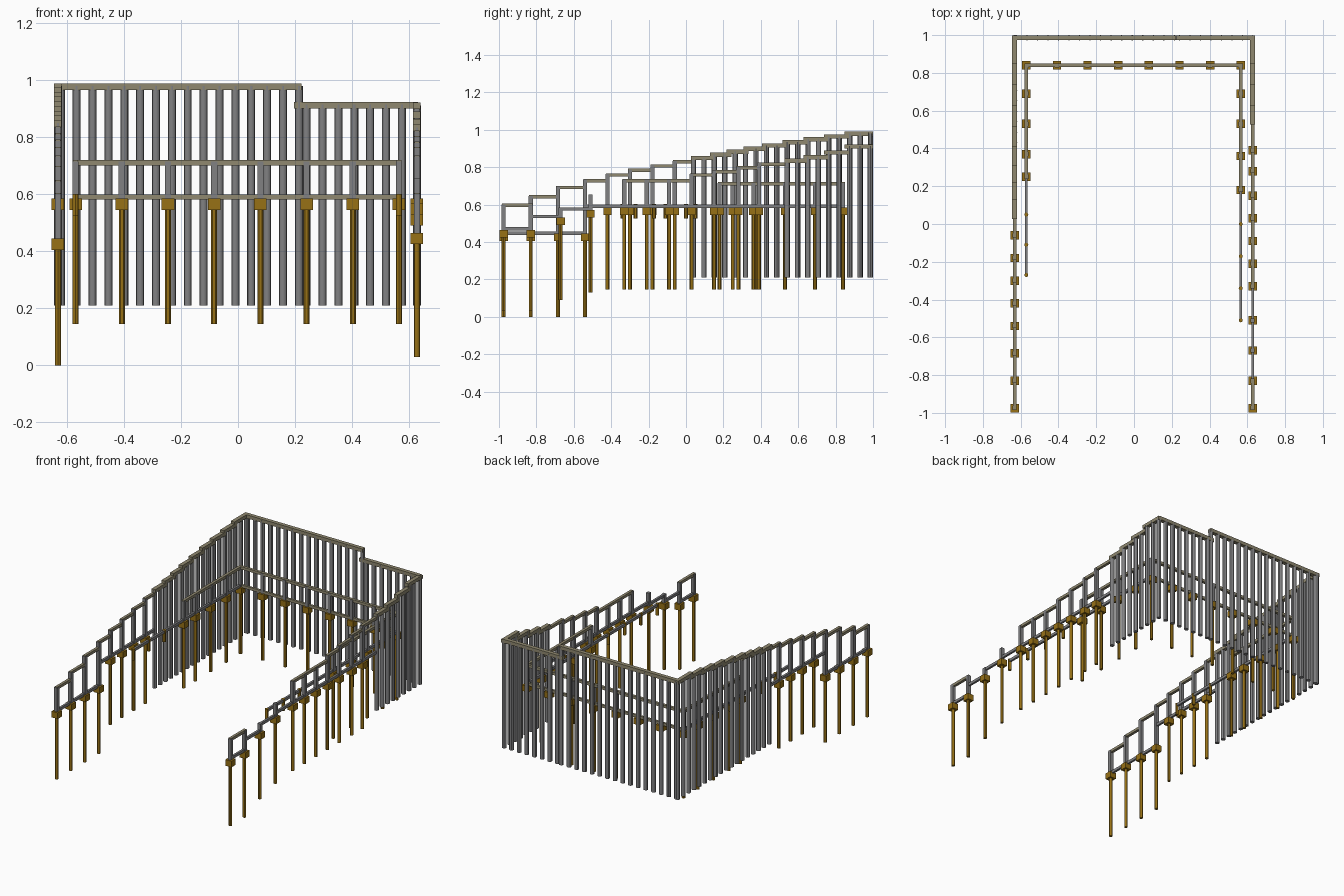
import bpy, bmesh
from mathutils import Matrix, Vector

old = bpy.data.objects.get("Cube")
if old:
    bpy.data.objects.remove(old, do_unlink=True)


def material(name, rgb):
    m = bpy.data.materials.new(name)
    m.use_nodes = True
    m.diffuse_color = (*rgb, 1)
    m.node_tree.nodes["Principled BSDF"].inputs["Base Color"].default_value = (*rgb, 1)
    return m


STEEL = material("grey steel", (0.22, 0.22, 0.225))
CAP = material("khaki cap", (0.28, 0.25, 0.16))
PILE = material("ochre pile", (0.31, 0.165, 0.008))


class Part:
    """Collects boxes and cylinders into one named object."""

    def __init__(self, name, mat):
        self.name, self.mat, self.bm = name, mat, bmesh.new()

    def box(self, lo, hi):
        lo, hi = Vector(lo), Vector(hi)
        m = Matrix.Translation((lo + hi) / 2) @ Matrix.Diagonal((*(hi - lo), 1))
        bmesh.ops.create_cube(self.bm, size=1, matrix=m)

    def tube(self, x, y, z0, z1, r):
        bmesh.ops.create_cone(self.bm, cap_ends=True, segments=12, radius1=r, radius2=r,
                              depth=z1 - z0, matrix=Matrix.Translation((x, y, (z0 + z1) / 2)))

    def finish(self):
        me = bpy.data.meshes.new(self.name)
        self.bm.to_mesh(me)
        self.bm.free()
        me.materials.append(self.mat)
        ob = bpy.data.objects.new(self.name, me)
        bpy.context.collection.objects.link(ob)
        bpy.ops.object.select_all(action="DESELECT")
        bpy.context.view_layer.objects.active = ob
        ob.select_set(True)
        bpy.ops.object.shade_smooth_by_angle()


WALL_FOOT, WALL_R, PITCH = 0.21, 0.014, 0.0557
BACK_Y = 0.986


def beam(part, a, b, top, w, h):
    """Horizontal bar between two plan points, with its top at the given height."""
    lo = (min(a[0], b[0]) - w / 2, min(a[1], b[1]) - w / 2, top - h)
    hi = (max(a[0], b[0]) + w / 2, max(a[1], b[1]) + w / 2, top)
    part.box(lo, hi)


def wall(name, at, stops, tops):
    """Row of round piles under a stepped cap; at() turns a distance into a plan point."""
    piles, cap = Part(name + "_piles", STEEL), Part(name + "_cap", CAP)
    for a, b, top in zip(stops, stops[1:], tops):
        beam(cap, at(a), at(b), top, 0.026, 0.023)
    s = stops[0]
    while s < stops[-1] + 0.005:
        top = next((t for e, t in zip(stops[1:], tops) if s <= e), tops[-1])
        piles.tube(*at(s), WALL_FOOT, top - 0.01, WALL_R)
        s += PITCH
    piles.finish()
    cap.finish()


def railing(name, pts, blocks, feet, low, high, stubs={}, low_mat=STEEL):
    """Posts on blocks and piles; low/high list the rail top of each bay (0 = no rail)."""
    piles, caps = Part(name + "_piles", PILE), Part(name + "_blocks", PILE)
    posts = Part(name + "_posts", STEEL)
    bottom, top = Part(name + "_lower_rail", low_mat), Part(name + "_upper_rail", CAP)
    for i, (x, y) in enumerate(pts):
        bays = [h for h in (low + high) and
                (low[max(i - 1, 0):i + 1] + high[max(i - 1, 0):i + 1])]
        if i < len(blocks):
            zb = blocks[i]
            piles.tube(x, y, feet[i], zb, 0.0105)
            caps.box((x - .022, y - .022, zb - .02), (x + .022, y + .022, zb + .02))
            posts.box((x - .011, y - .011, zb),
                      (x + .011, y + .011, stubs.get(i, max(bays) - 0.004)))
    for rail, levels, w in ((bottom, low, 0.014), (top, high, 0.018)):
        for a, b, z in zip(pts, pts[1:], levels):
            if z:
                beam(rail, a, b, z, w, 0.018)
    for p in (piles, caps, posts, bottom, top):
        p.finish()


# Outer retaining walls: back, right and left
LEFT_X, RIGHT_X = 0.628, -0.632
wall("back_wall_high", lambda s: (s, BACK_Y), [RIGHT_X + .01, 0.21], [0.99])
wall("back_wall_low", lambda s: (s, BACK_Y), [0.241, LEFT_X - .01], [0.925])
step = Part("back_wall_step_cap", CAP)
beam(step, (0.21, BACK_Y), (0.241, BACK_Y), 0.925, 0.026, 0.023)
step.finish()
wall("right_wall", lambda s: (RIGHT_X, s),
     [.04, .14, .23, .32, .42, .53, .64, .75, .86, BACK_Y],
     [.86, .877, .893, .91, .927, .945, .96, .975, .99])
wall("left_wall", lambda s: (LEFT_X, s),
     [.54, .64, .75, .86, BACK_Y], [.845, .865, .89, .922])

# Outer railing on the right side, climbing toward the wall
ys = [-.975, -.83, -.685, -.54, -.42, -.30, -.18, -.06, .035]
railing("right_railing", [(RIGHT_X, y) for y in ys],
        [.425] * 4 + [.565] * 4, [0] * 4 + [.145] * 4,
        [.455] * 3 + [.6] * 5,
        [.605, .65, .7, .737, .767, .792, .815, .838])

# Outer railing on the left side, with an open gap near the front
ys = [-.975, -.83, -.67, -.51, -.33, -.21, -.09, .03, .15, .28, .39, .53]
railing("left_railing", [(LEFT_X, y) for y in ys],
        [.445, .445, .51, .55] + [.565] * 7, [.03, .03, .09, .13] + [.145] * 7,
        [.48, .545, .585] + [.6] * 8,
        [.605, 0, 0, 0, .737, .737, .737, .767, .785, .805, .825],
        stubs={2: .585, 3: .655})

# Inner railing: back run and both side runs
IN_L, IN_R, IN_Y = 0.565, -0.57, 0.84
xs = [IN_R + (IN_L - IN_R) * i / 7 for i in range(8)]
railing("inner_back_railing", [(x, IN_Y) for x in xs], [.565] * 8, [.145] * 8,
        [.6] * 7, [.72] * 7, low_mat=CAP)

for side, x, posts_y, bare_y in (
        ("right", IN_R, [.69, .53, .37, .25], [.05, -.11, -.27]),
        ("left", IN_L, [.69, .53, .36, .18], [0, -.17, -.34, -.51])):
    pts = [(x, y) for y in posts_y]
    railing("inner_" + side + "_railing", pts, [.565] * 4, [.145] * 4,
            [.6] * 3, [.72] * 3)
    low, high = Part("inner_" + side + "_long_rail", STEEL), Part("inner_" + side + "_end_rail", CAP)
    beam(low, (x, posts_y[-1]), (x, bare_y[-1]), .6, .014, .018)
    beam(low, (x, IN_Y), (x, posts_y[0]), .6, .014, .018)
    beam(high, (x, IN_Y), (x, posts_y[0]), .72, .018, .018)
    low.finish()
    high.finish()
    # Short round pegs carrying the open end of the lower rail
    pegs = Part("inner_" + side + "_pegs", PILE)
    for y in bare_y:
        pegs.tube(x, y, .525, .602, .0105)
    pegs.finish()
